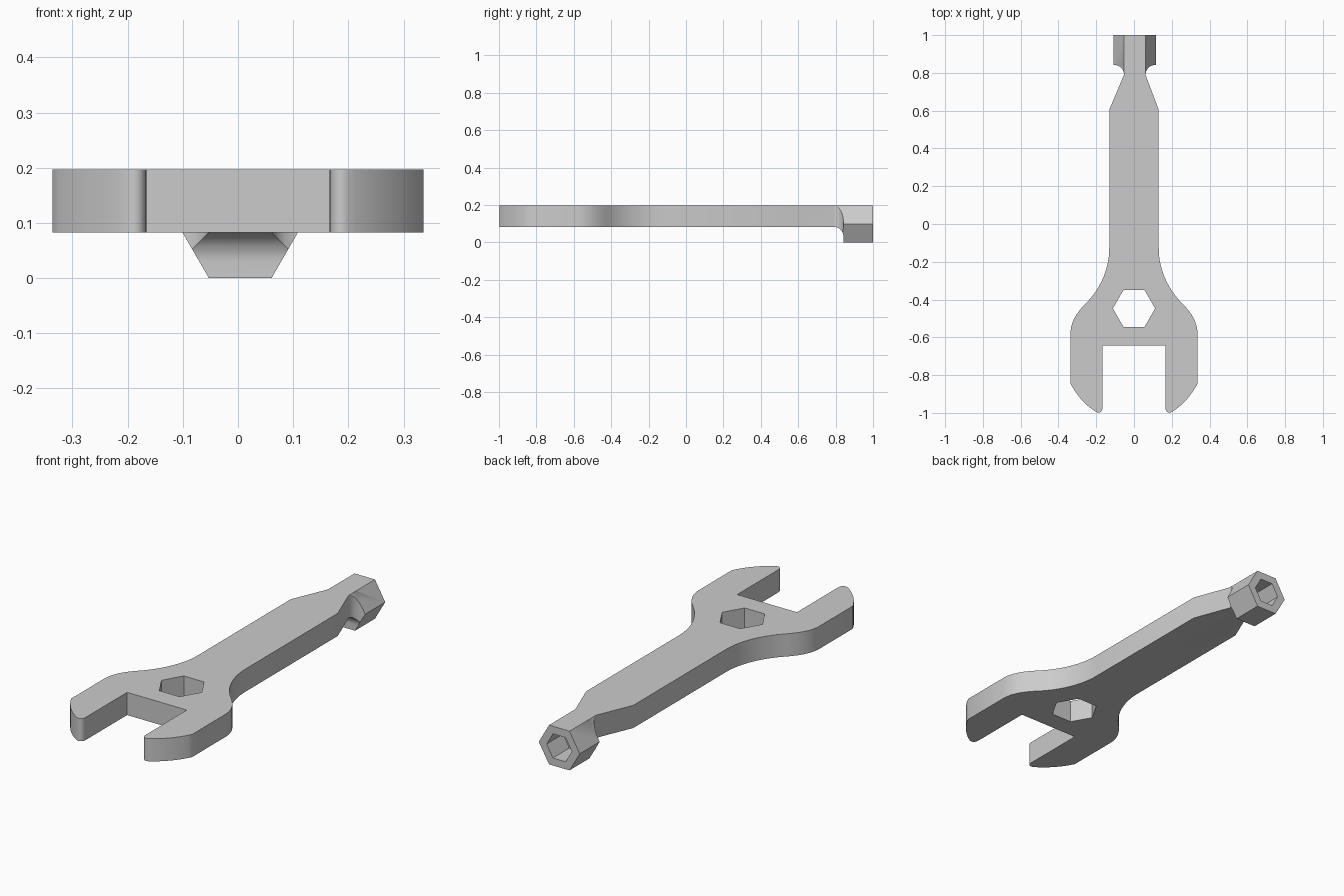
import bpy, bmesh, math
from mathutils import Vector
from mathutils.geometry import interpolate_bezier

default = bpy.data.objects.get("Cube")
if default:
    bpy.data.objects.remove(default, do_unlink=True)

BOTTOM, TOP = 0.083, 0.197
HEAD_Z = TOP / 2
HEAD_R = HEAD_Z / math.cos(math.pi / 6)
HEAD_X = 0.004
NECK_Y, HEAD_Y = 0.79, 0.842
NECK_W = 0.057

steel = bpy.data.materials.new("grey steel")
steel.diffuse_color = (0.6, 0.6, 0.6, 1)
steel.use_nodes = True
steel.node_tree.nodes["Principled BSDF"].inputs["Base Color"].default_value = (0.6, 0.6, 0.6, 1)


def loft(name, rings):
    """Solid through matching rings of points, capped at both ends."""
    bm = bmesh.new()
    loops = [[bm.verts.new(p) for p in ring] for ring in rings]
    for a, b in zip(loops, loops[1:]):
        for i in range(len(a)):
            j = (i + 1) % len(a)
            bm.faces.new((a[i], a[j], b[j], b[i]))
    bm.faces.new(loops[0])
    bm.faces.new(loops[-1])
    bmesh.ops.recalc_face_normals(bm, faces=bm.faces)
    mesh = bpy.data.meshes.new(name)
    bm.to_mesh(mesh)
    bm.free()
    mesh.materials.append(steel)
    obj = bpy.data.objects.new(name, mesh)
    bpy.context.collection.objects.link(obj)
    return obj


def hexagon(radius):
    return [(radius * math.cos(k * math.pi / 3), radius * math.sin(k * math.pi / 3)) for k in range(6)]


def hex_along_y(name, radius, y0, y1):
    return loft(name, [[(HEAD_X + x, y, HEAD_Z + z) for x, z in hexagon(radius)] for y in (y0, y1)])


def combine(obj, other, operation):
    """Apply a boolean and discard the second solid."""
    mod = obj.modifiers.new(operation, "BOOLEAN")
    mod.operation, mod.object, mod.solver = operation, other, "EXACT"
    bpy.context.view_layer.objects.active = obj
    bpy.ops.object.modifier_apply(modifier=mod.name)
    bpy.data.objects.remove(other, do_unlink=True)


def bezier(a, b, c, d, steps=12):
    pts = interpolate_bezier(*[Vector((*p, 0)) for p in (a, b, c, d)], steps)
    return [(p.x, p.y) for p in pts]


# Handle and open jaw, half outline mirrored across x
half = [(0.166, -0.643)]
half += bezier((0.166, -0.97), (0.166, -0.99), (0.178, -1.0), (0.192, -0.998), 8)
half += bezier((0.2, -0.995), (0.25, -0.965), (0.3, -0.915), (0.336, -0.845))
half += bezier((0.336, -0.58), (0.336, -0.52), (0.305, -0.47), (0.255, -0.42))
half += bezier((0.255, -0.42), (0.18, -0.345), (0.131, -0.24), (0.131, -0.13), 16)[1:]
half += [(0.131, 0.605)]
neck = [(HEAD_X + s * NECK_W, y) for s, y in ((1, NECK_Y), (1, HEAD_Y + 0.01),
                                            (-1, HEAD_Y + 0.01), (-1, NECK_Y))]
outline = half + neck + [(-x, y) for x, y in reversed(half)]
wrench = loft("wrench", [[(x, y, z) for x, y in outline] for z in (BOTTOM, TOP)])

# Hexagonal hole through the jaw end
hole = loft("hole_cutter", [[(x, y - 0.447, z) for x, y in hexagon(0.112)] for z in (0, 0.3)])
combine(wrench, hole, "DIFFERENCE")

# Concave flare from the neck to the socket, trimmed to the hexagon
radius = HEAD_Y - NECK_Y
rings = []
for i in range(13):
    angle = i / 12 * math.pi / 2
    y = NECK_Y + radius * math.sin(angle)
    grow = radius * (1 - math.cos(angle))
    w = NECK_W + grow
    rings.append([(HEAD_X + sx * w, y, z) for sx, z in
                  ((-1, BOTTOM - grow), (1, BOTTOM - grow), (1, TOP), (-1, TOP))])
flare = loft("flare", rings)
combine(flare, hex_along_y("trim", HEAD_R, NECK_Y - 0.1, 1), "INTERSECT")
combine(wrench, flare, "UNION")

# Hexagonal socket head with its recess
combine(wrench, hex_along_y("socket_head", HEAD_R, HEAD_Y, 1), "UNION")
combine(wrench, hex_along_y("recess_cutter", 0.07, 0.87, 1.1), "DIFFERENCE")

# Smooth the curves, keep the edges crisp
bpy.ops.object.select_all(action="DESELECT")
wrench.select_set(True)
bpy.context.view_layer.objects.active = wrench
bpy.ops.object.shade_smooth_by_angle(angle=math.radians(30))
